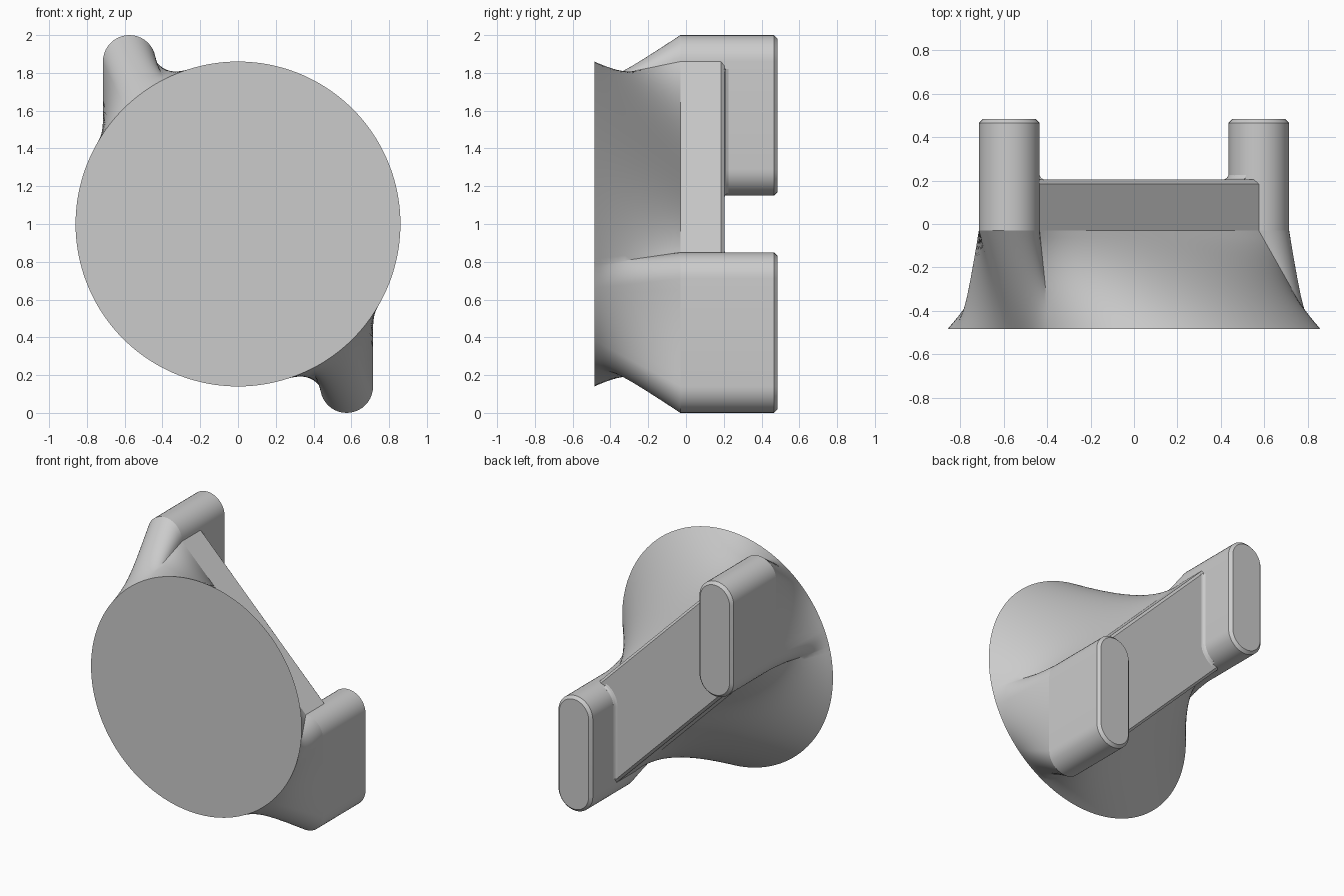
import bpy, bmesh, math

cube = bpy.data.objects.get("Cube")
if cube:
    bpy.data.objects.remove(cube)

grey = bpy.data.materials.new("plain_grey")
grey.use_nodes = True
grey.diffuse_color = (0.6, 0.6, 0.6, 1)
grey.node_tree.nodes["Principled BSDF"].inputs["Base Color"].default_value = (0.6, 0.6, 0.6, 1)

MID = 1.0                   # height of the centre axis
FRONT, BACK = -0.485, 0.485
BASE = -0.03                # where the flare meets the bar
BAR_BACK = 0.205
RADIUS = 0.86               # front disc
HALF = 0.14                 # half thickness of a prong
PX = 0.575                  # prong centre line
Z_IN, Z_OUT = -0.29, -0.86  # centres of the prong's round ends


def loft(name, sections):
    """Skin closed (x, z) loops placed at successive y values, capped at both ends."""
    bm = bmesh.new()
    rings = [[bm.verts.new((x, y, z + MID)) for x, z in loop] for y, loop in sections]
    n = len(rings[0])
    for a, b in zip(rings, rings[1:]):
        for i in range(n):
            j = (i + 1) % n
            bm.faces.new((a[i], a[j], b[j], b[i]))
    bm.faces.new(rings[0])
    bm.faces.new(rings[-1])
    bmesh.ops.recalc_face_normals(bm, faces=bm.faces)
    mesh = bpy.data.meshes.new(name)
    bm.to_mesh(mesh)
    bm.free()
    mesh.materials.append(grey)
    obj = bpy.data.objects.new(name, mesh)
    bpy.context.collection.objects.link(obj)
    bpy.ops.object.select_all(action='DESELECT')
    obj.select_set(True)
    bpy.context.view_layer.objects.active = obj
    bpy.ops.object.shade_smooth_by_angle(angle=math.radians(30))


def arc(cz, radius, start, end, steps):
    """Points on a round end of the left prong, angles in degrees."""
    angles = [math.radians(start + (end - start) * i / steps) for i in range(steps + 1)]
    return [(PX + radius * math.cos(a), cz + radius * math.sin(a)) for a in angles]


def straight(a, b, steps):
    """Points from a towards b, without b."""
    return [(a[0] + (b[0] - a[0]) * i / steps, a[1] + (b[1] - a[1]) * i / steps)
            for i in range(steps)]


def turned(loop):
    """Half a turn about the centre axis."""
    return [(-x, -z) for x, z in loop]


# Outline of bar and prongs: around the left prong, then along a long edge of the bar
upper = arc(Z_IN, HALF, 90, 0, 10)
lower = arc(Z_OUT, HALF, 0, -180, 20)
around = upper[:-1] + straight(upper[-1], lower[0], 10) + lower[:-1]
edge = straight(lower[-1], (-PX, -Z_IN - HALF), 60)


def on_rim(path, end, start_angle, end_angle):
    """Spread a path along an arc of the disc rim by its own length."""
    lengths = [0.0]
    for p, q in zip(path, path[1:] + [end]):
        lengths.append(lengths[-1] + math.dist(p, q))
    angles = [start_angle + (end_angle - start_angle) * s / lengths[-1] for s in lengths[:-1]]
    return [(RADIUS * math.cos(a), RADIUS * math.sin(a)) for a in angles]


# Flared body: straight rules from the round disc to the outline
top_angle = math.atan2(around[0][1], around[0][0])
low_angle = math.atan2(edge[0][1], edge[0][0])
rim = on_rim(around, edge[0], top_angle, low_angle)
rim += on_rim(edge, turned(around)[0], low_angle, top_angle - math.pi)
outline = around + edge
outline += turned(outline)
rim += turned(rim)
ROWS = 14
flare = []
for row in range(ROWS + 1):
    t = row / ROWS
    flare.append((FRONT + (BASE - FRONT) * t,
                  [(rx + (x - rx) * t, rz + (z - rz) * t)
                   for (x, z), (rx, rz) in zip(outline, rim)]))
loft("flared_body", flare)


def bar_outline(inset):
    """Slanted parallelogram; the inset narrows it between the long edges."""
    half = [(PX, Z_IN + HALF - inset), (PX - HALF, Z_OUT + inset)]
    return half + turned(half)


# Slanted bar with chamfered back edges
loft("slanted_bar", [(BASE, bar_outline(0)), (BAR_BACK - 0.02, bar_outline(0)),
                     (BAR_BACK, bar_outline(0.025))])


def stadium(radius):
    """Upright rounded slot outline of the left prong."""
    return arc(Z_IN, radius, 180, 0, 20) + arc(Z_OUT, radius, 0, -180, 20)


def cove_outline(width):
    """Inner side of the left prong, widened where it stands on the bar."""
    return arc(Z_IN, HALF + width, 115, 180, 10) + [
        (PX - HALF - width, -0.82), (PX, -0.82)]


# Two opposite prongs with chamfered ends, and a cove where each rises from the bar
prong = [(BASE, stadium(HALF)), (BACK - 0.02, stadium(HALF)), (BACK, stadium(HALF - 0.02))]
cove = [(BAR_BACK - 0.01, cove_outline(0.022)), (BAR_BACK, cove_outline(0.02)),
        (BAR_BACK + 0.006, cove_outline(0.008)), (BAR_BACK + 0.02, cove_outline(0))]
for part, sections in (("prong", prong), ("cove", cove)):
    loft("left_" + part, sections)
    loft("right_" + part, [(y, turned(loop)) for y, loop in sections])
